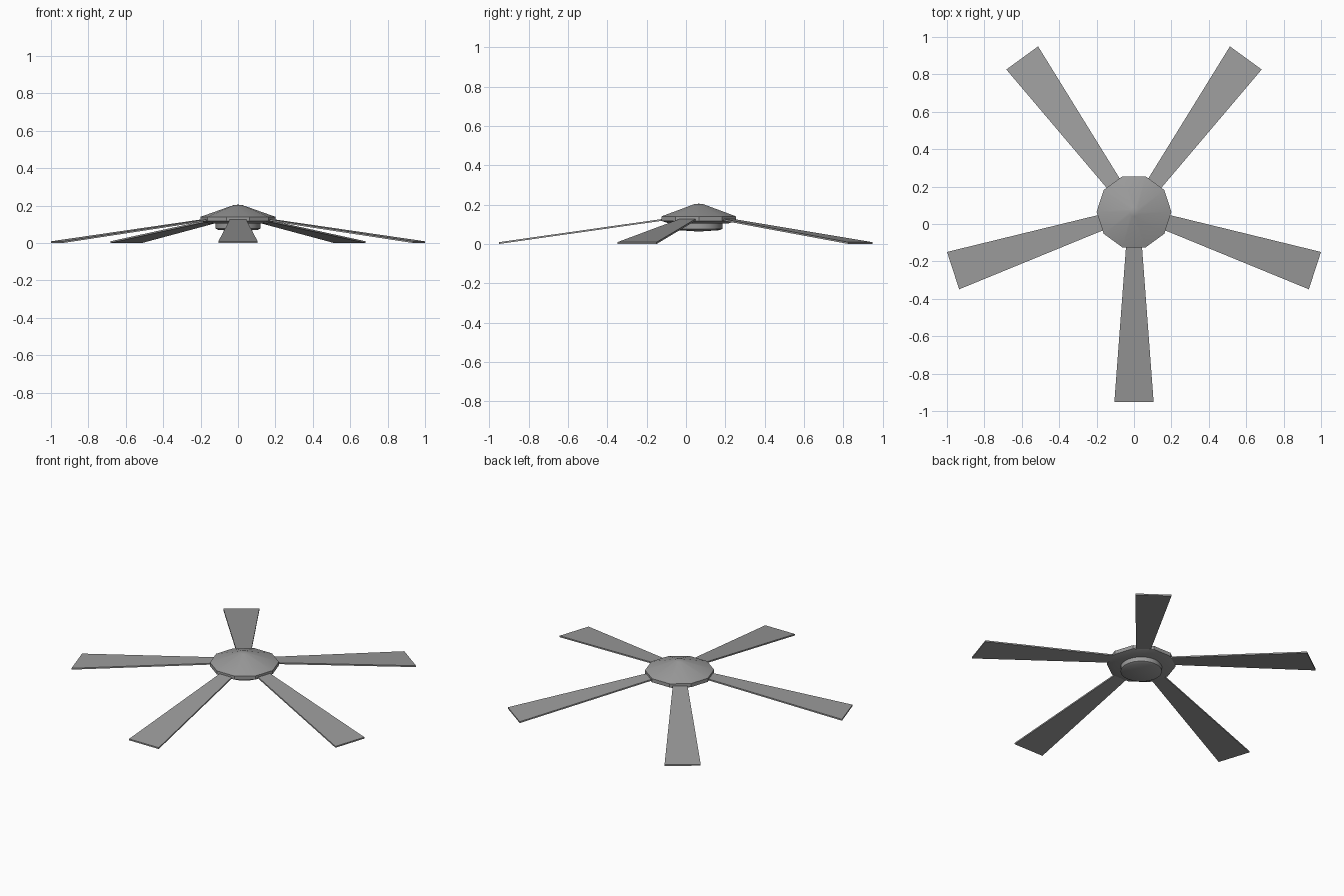
import bpy
import bmesh
import math
from mathutils import Matrix, Vector

HUB_Y = 0.065
BLADES = 5

cube = bpy.data.objects.get("Cube")
if cube:
    bpy.data.objects.remove(cube, do_unlink=True)

grey = bpy.data.materials.new("plain_grey")
grey.use_nodes = True
colour = (0.33, 0.33, 0.33, 1)
grey.diffuse_color = colour
grey.node_tree.nodes["Principled BSDF"].inputs["Base Color"].default_value = colour


def add_object(name, bm, smooth=False):
    """Turn a bmesh into a finished grey object."""
    bmesh.ops.recalc_face_normals(bm, faces=bm.faces)
    mesh = bpy.data.meshes.new(name)
    bm.to_mesh(mesh)
    bm.free()
    mesh.materials.append(grey)
    obj = bpy.data.objects.new(name, mesh)
    bpy.context.collection.objects.link(obj)
    obj.location.y = HUB_Y
    if smooth:
        bpy.ops.object.select_all(action="DESELECT")
        obj.select_set(True)
        bpy.context.view_layer.objects.active = obj
        bpy.ops.object.shade_smooth_by_angle(angle=math.radians(30))
    return obj


def turned(name, profile, sides):
    """Revolve (radius, height) points that start and end on the axis."""
    bm = bmesh.new()
    verts = [bm.verts.new((r, 0, z)) for r, z in profile]
    edges = [bm.edges.new(pair) for pair in zip(verts, verts[1:])]
    bmesh.ops.spin(bm, geom=verts + edges, cent=(0, 0, 0), axis=(0, 0, 1),
                   angle=math.tau, steps=sides)
    bmesh.ops.remove_doubles(bm, verts=bm.verts, dist=0.0005)
    return add_object(name, bm, smooth=True)


def blade(index):
    """Tapered thin plate that droops from the hub to the ground."""
    bm = bmesh.new()
    sections = [(0.15, 0.04, 0.123), (1.017, 0.105, 0.0)]
    thickness = 0.009
    rings = []
    for r, half, z in sections:
        corners = [(-half, z), (half, z), (half, z + thickness), (-half, z + thickness)]
        rings.append([bm.verts.new((r, y, h)) for y, h in corners])
    for i in range(4):
        j = (i + 1) % 4
        bm.faces.new((rings[0][i], rings[0][j], rings[1][j], rings[1][i]))
    for ring in rings:
        bm.faces.new(ring)
    angle = -math.pi / 2 + index * math.tau / BLADES
    bmesh.ops.rotate(bm, verts=bm.verts, cent=Vector(),
                     matrix=Matrix.Rotation(angle, 3, "Z"))
    return add_object(f"blade_{index + 1}", bm)


# Ten-sided hub with a shallow conical cap
turned("hub", [(0, 0.205), (0.025, 0.202), (0.2, 0.14), (0.2, 0.117),
               (0.16, 0.105), (0, 0.105)], 10)

# Round plate below the hub
turned("lower_plate", [(0, 0.11), (0.12, 0.11), (0.12, 0.077),
                       (0.105, 0.07), (0, 0.063)], 24)

# Five drooping blades
for n in range(BLADES):
    blade(n)
